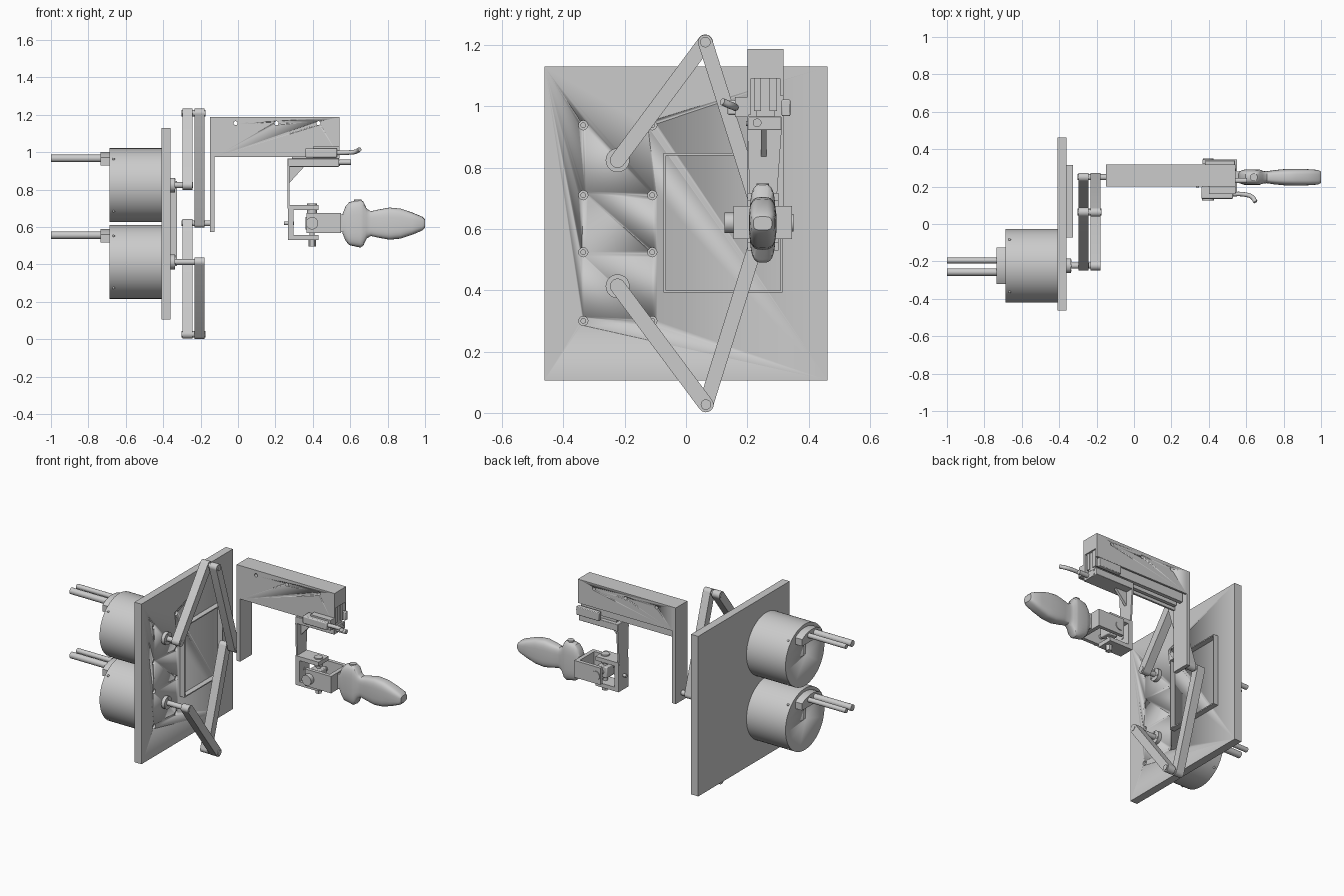
import bpy, bmesh, math
from mathutils import Vector

if "Cube" in bpy.data.objects:
    bpy.data.objects.remove(bpy.data.objects["Cube"])


def finish(name, bm, smooth=True):
    bmesh.ops.recalc_face_normals(bm, faces=bm.faces)
    me = bpy.data.meshes.new(name)
    bm.to_mesh(me)
    bm.free()
    ob = bpy.data.objects.new(name, me)
    bpy.context.collection.objects.link(ob)
    if smooth:
        bpy.context.view_layer.objects.active = ob
        bpy.ops.object.select_all(action='DESELECT')
        ob.select_set(True)
        bpy.ops.object.shade_smooth_by_angle(angle=math.radians(35))
    return ob


def prism(name, pts, axis, a, b):
    """Extrude a 2D profile along an axis: x->(y,z), y->(x,z), z->(x,y)."""
    put = {'x': lambda p, t: (t, p[0], p[1]),
           'y': lambda p, t: (p[0], t, p[1]),
           'z': lambda p, t: (p[0], p[1], t)}[axis]
    bm = bmesh.new()
    lo = [bm.verts.new(put(p, a)) for p in pts]
    hi = [bm.verts.new(put(p, b)) for p in pts]
    bm.faces.new(lo)
    bm.faces.new(hi)
    n = len(pts)
    for i in range(n):
        j = (i + 1) % n
        bm.faces.new((lo[i], lo[j], hi[j], hi[i]))
    return finish(name, bm)


def box(name, x0, x1, y0, y1, z0, z1, bevel=0):
    ob = prism(name, [(x0, y0), (x1, y0), (x1, y1), (x0, y1)], 'z', z0, z1)
    if bevel:
        m = ob.modifiers.new("bevel", 'BEVEL')
        m.width, m.segments = bevel, 2
    return ob


def arc(c, r, a0, a1, n):
    return [(c[0] + r * math.cos(a0 + (a1 - a0) * i / n),
             c[1] + r * math.sin(a0 + (a1 - a0) * i / n)) for i in range(n + 1)]


def cyl(name, axis, c, r, a, b, n=32):
    return prism(name, arc(c, r, 0, 2 * math.pi, n)[:-1], axis, a, b)


def link(name, p, q, r, x0, x1):
    t = math.atan2(q[1] - p[1], q[0] - p[0])
    h = math.pi / 2
    return prism(name, arc(p, r, t + h, t + 3 * h, 14) + arc(q, r, t - h, t + h, 14), 'x', x0, x1)


def cut(ob, cutter):
    m = ob.modifiers.new("cut", 'BOOLEAN')
    m.operation, m.object, m.solver = 'DIFFERENCE', cutter, 'EXACT'
    cutter.hide_render = True
    cutter.hide_viewport = True
    cutter.display_type = 'WIRE'


def tube(name, pts, r):
    cu = bpy.data.curves.new(name, 'CURVE')
    cu.dimensions, cu.bevel_depth, cu.bevel_resolution, cu.use_fill_caps = '3D', r, 4, True
    sp = cu.splines.new('BEZIER')
    sp.bezier_points.add(len(pts) - 1)
    for bp, p in zip(sp.bezier_points, pts):
        bp.co = p
        bp.handle_left_type = bp.handle_right_type = 'AUTO'
    ob = bpy.data.objects.new(name, cu)
    bpy.context.collection.objects.link(ob)


# Mounting plate with blind screw holes
plate = box("mounting_plate", -0.41, -0.36, -0.462, 0.462, 0.106, 1.13)
for y in (-0.335, -0.11):
    for z in (0.30, 0.524, 0.71, 0.938):
        cut(plate, cyl("screw_hole_cutter", 'x', (y, z), 0.015, -0.38, -0.3, 20))
        cyl("plate_screw", 'x', (y, z), 0.009, -0.385, -0.37, 16)

# Thin rectangular rim on the plate
box("rim_top", -0.36, -0.327, -0.073, 0.315, 0.84, 0.847)
box("rim_bottom", -0.36, -0.327, -0.073, 0.315, 0.392, 0.399)
box("rim_left", -0.36, -0.327, -0.073, -0.066, 0.399, 0.84)
box("rim_right", -0.36, -0.327, 0.308, 0.315, 0.399, 0.84)

# Motors with connector hub, cables, flange and shaft
MY = -0.223
for tag, z, shaft_end in (("upper", 0.824, -0.24), ("lower", 0.413, -0.178)):
    motor = cyl(tag + "_motor", 'x', (MY, z), 0.197, -0.686, -0.41, 64)
    cut(motor, box("slot_cutter", -0.7, -0.67, MY - 0.008, MY + 0.008, z, z + 0.1))
    for k in range(4):
        a = math.pi / 4 + k * math.pi / 2
        c = Vector((-0.665, MY + 0.197 * math.cos(a), z + 0.197 * math.sin(a)))
        bm = bmesh.new()
        bmesh.ops.create_icosphere(bm, subdivisions=2, radius=0.007)
        bmesh.ops.translate(bm, verts=bm.verts, vec=c)
        finish(tag + "_motor_case_screw", bm)
    hub = [(MY - 0.0975, z + 0.105), (MY + 0.0975, z + 0.105)]
    hub += arc((MY, z), 0.177, math.radians(56.6), math.radians(123.4), 12)
    prism(tag + "_connector_hub", hub, 'x', -0.735, -0.68)
    cyl(tag + "_thin_cable", 'x', (-0.195, z + 0.148), 0.015, -1.0, -0.72, 20)
    cyl(tag + "_thick_cable", 'x', (-0.257, z + 0.143), 0.02, -1.0, -0.72, 20)
    cyl(tag + "_flange", 'x', (MY, z), 0.039, -0.365, -0.338)
    for k in range(3):
        a = math.pi / 2 + k * 2 * math.pi / 3
        cyl(tag + "_flange_screw", 'x', (MY + 0.03 * math.cos(a), z + 0.03 * math.sin(a)),
            0.006, -0.34, -0.334, 12)
    cyl(tag + "_shaft", 'x', (MY, z), 0.016, -0.35, shaft_end, 24)

# Five-bar linkage arms and pins
TIP = (0.25, 0.62)
NEAR, FAR = (-0.297, -0.243), (-0.232, -0.18)
for tag, base, elbow, first, second in (
        ("upper", (MY, 0.824), (0.063, 1.209), NEAR, FAR),
        ("lower", (MY, 0.413), (0.065, 0.027), FAR, NEAR)):
    link(tag + "_drive_arm", base, elbow, 0.025, *first)
    link(tag + "_forearm", elbow, TIP, 0.024, *second)
    cyl(tag + "_elbow_pin", 'x', elbow, 0.017, -0.301, -0.175, 24)
cyl("tip_pin", 'x', TIP, 0.016, -0.302, -0.14, 24)

# Hanging bracket and channel beam
box("hanging_plate", -0.15, -0.125, 0.2, 0.318, 0.572, 1.187)
beam = prism("channel_beam", [(0.2, 0.973), (0.2, 1.187), (0.318, 1.187), (0.318, 1.035),
                              (0.306, 1.035), (0.306, 1.09), (0.212, 1.09), (0.212, 0.973)],
             'x', -0.125, 0.543)
for x in (-0.013, 0.206, 0.43):
    cut(beam, cyl("beam_hole_cutter", 'y', (x, 1.155), 0.011, 0.15, 0.4, 20))

# Slide rails, carriage and its fittings
for i, (a, b) in enumerate(((0.222, 0.244), (0.272, 0.297))):
    box("slide_rail_%d" % i, -0.11, 0.535, a, b, 0.985, 1.092)
box("rail_web", -0.11, 0.53, 0.244, 0.272, 1.03, 1.092)
box("carriage", 0.265, 0.541, 0.2, 0.312, 0.922, 0.966, 0.003)
box("carriage_slider", 0.29, 0.53, 0.23, 0.288, 0.96, 1.035)
cyl("carriage_rod", 'x', (0.232, 0.946), 0.014, 0.5, 0.605, 20)
for z in (0.932, 0.956):
    cyl("carriage_end_screw", 'x', (0.29, z), 0.006, 0.53, 0.545, 12)
for x in (0.34, 0.45):
    cyl("carriage_side_screw", 'y', (x, 0.944), 0.008, 0.195, 0.21, 16)
box("sensor_body", 0.36, 0.53, 0.135, 0.2, 0.972, 1.02, 0.006)
box("sensor_mount", 0.40, 0.543, 0.16, 0.205, 0.965, 1.03)
box("side_clip", 0.38, 0.54, 0.312, 0.34, 0.968, 1.022, 0.004)
tube("sensor_cable", [(0.52, 0.16, 0.996), (0.59, 0.158, 0.998), (0.63, 0.145, 1.003), (0.65, 0.118, 1.015)], 0.012)

# Drop arm with gusset
prism("drop_arm", [(0.2, 0.925), (0.208, 0.70), (0.296, 0.70), (0.312, 0.925)], 'x', 0.265, 0.276)
prism("gusset", [(0.27, 0.83), (0.355, 0.924), (0.27, 0.924)], 'y', 0.245, 0.262)

# Outer yoke opening towards the handle
prism("outer_yoke", [(0.266, 0.53), (0.43, 0.53), (0.43, 0.556), (0.296, 0.556),
                     (0.296, 0.691), (0.43, 0.691), (0.43, 0.717), (0.266, 0.717)], 'y', 0.2, 0.302)
cyl("yoke_back_screw", 'x', (0.25, 0.62), 0.01, 0.245, 0.3, 16)

# Universal joint cross
JX = 0.396
cyl("vertical_pivot", 'z', (JX, 0.25), 0.014, 0.5, 0.71, 20)
cyl("top_pivot_head", 'z', (JX, 0.25), 0.026, 0.67, 0.725, 24)
cyl("bottom_pivot_nut", 'z', (JX, 0.25), 0.02, 0.495, 0.535, 6)
cyl("side_pivot", 'y', (JX, 0.62), 0.014, 0.13, 0.35, 20)
cyl("side_pivot_head", 'y', (JX, 0.62), 0.033, 0.125, 0.158, 24)
cyl("side_pivot_cap", 'y', (JX, 0.62), 0.028, 0.34, 0.35, 24)
box("joint_core", JX - 0.035, JX + 0.035, 0.215, 0.285, 0.585, 0.655, 0.005)

# Inner yoke opening away from the handle
prism("inner_yoke", [(0.365, 0.155), (0.55, 0.155), (0.55, 0.345), (0.365, 0.345), (0.365, 0.322),
                     (0.525, 0.322), (0.525, 0.178), (0.365, 0.178)], 'z', 0.567, 0.675)
box("handle_stem", 0.54, 0.59, 0.222, 0.28, 0.572, 0.668)

# Handle: guard and grip lofted from rounded sections (x, half height, half depth)
sections = [(0.558, 0.05, 0.030), (0.575, 0.092, 0.036), (0.595, 0.115, 0.042), (0.655, 0.128, 0.042),
            (0.67, 0.118, 0.042), (0.688, 0.08, 0.034), (0.71, 0.066, 0.032), (0.75, 0.075, 0.038),
            (0.81, 0.086, 0.044), (0.87, 0.08, 0.045), (0.93, 0.06, 0.043), (0.985, 0.037, 0.039),
            (1.0, 0.022, 0.03)]
bm = bmesh.new()
rings, N = [], 32
for x, hz, hy in sections:
    ring = []
    for i in range(N):
        a = 2 * math.pi * i / N
        c, s = math.cos(a), math.sin(a)
        ring.append(bm.verts.new((x, 0.25 + hy * math.copysign(abs(c) ** 0.6, c),
                                  0.618 + hz * math.copysign(abs(s) ** 0.6, s))))
    rings.append(ring)
for r0, r1 in zip(rings, rings[1:]):
    for i in range(N):
        bm.faces.new((r0[i], r0[(i + 1) % N], r1[(i + 1) % N], r1[i]))
bm.faces.new(rings[0])
bm.faces.new(rings[-1])
finish("handle_grip", bm)
cyl("guard_screw", 'z', (0.64, 0.25), 0.02, 0.72, 0.748, 24)
